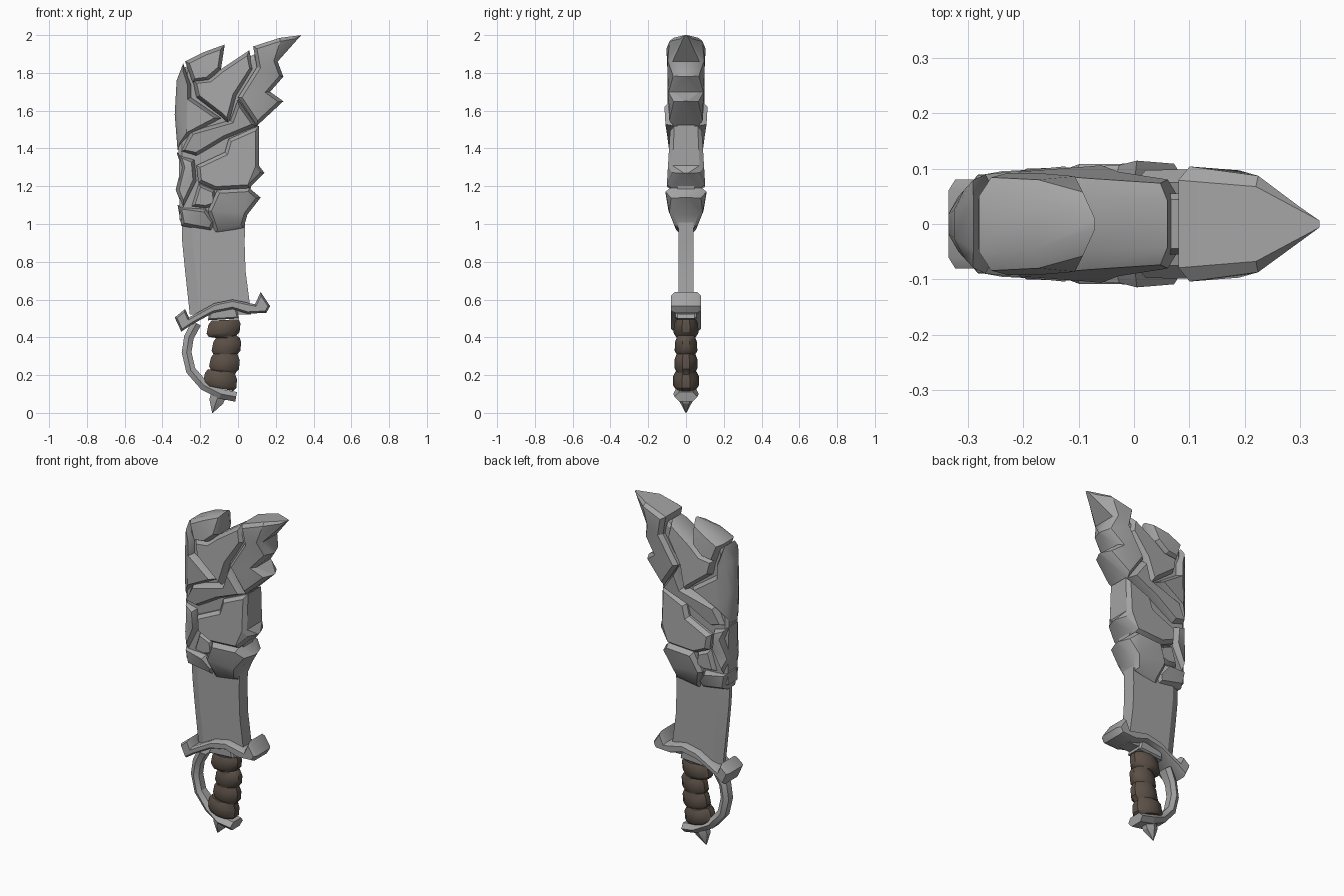
import bpy, bmesh, math
from mathutils import Vector

cube = bpy.data.objects.get("Cube")
if cube:
    bpy.data.objects.remove(cube, do_unlink=True)


def material(name, colour):
    mat = bpy.data.materials.new(name)
    mat.use_nodes = True
    mat.diffuse_color = colour
    mat.node_tree.nodes["Principled BSDF"].inputs["Base Color"].default_value = colour
    return mat


steel = material("grey stone steel", (0.37, 0.37, 0.37, 1))
leather = material("brown leather", (0.105, 0.08, 0.063, 1))


def loft(name, rings, mat, angle=30):
    """Skin a list of equal closed rings and cap both ends."""
    bm = bmesh.new()
    loops = [[bm.verts.new(point) for point in ring] for ring in rings]
    count = len(loops[0])
    for low, high in zip(loops, loops[1:]):
        for i in range(count):
            j = (i + 1) % count
            bm.faces.new((low[i], low[j], high[j], high[i]))
    caps = [bm.faces.new(loops[0]), bm.faces.new(loops[-1])]
    bmesh.ops.recalc_face_normals(bm, faces=bm.faces[:])
    bmesh.ops.triangulate(bm, faces=caps)
    mesh = bpy.data.meshes.new(name)
    bm.to_mesh(mesh)
    bm.free()
    obj = bpy.data.objects.new(name, mesh)
    bpy.context.collection.objects.link(obj)
    mesh.materials.append(mat)
    bpy.ops.object.select_all(action="DESELECT")
    obj.select_set(True)
    bpy.context.view_layer.objects.active = obj
    bpy.ops.object.shade_smooth_by_angle(angle=math.radians(angle))
    return obj


def inset(outline, width):
    """Move every corner of an outline inwards by an even width."""
    points = [Vector(p) for p in outline]
    pairs = list(zip(points, points[1:] + points[:1]))
    area = sum(a.x * b.y - b.x * a.y for a, b in pairs)
    side = 1 if area > 0 else -1
    result = []
    for i, point in enumerate(points):
        before = (point - points[i - 1]).normalized()
        after = (points[(i + 1) % len(points)] - point).normalized()
        n1 = Vector((-before.y, before.x)) * side
        n2 = Vector((-after.y, after.x)) * side
        mid = n1 + n2
        result.append(point + mid * (width / max(0.3, 1 + n1.dot(n2))))
    return result


def prism(name, outline, depth, rim=0.6, bevel=0.018, spikes=(), slope=(0, 0), limit=None):
    """Front-to-back slab with a bevelled rim; spikes taper to a point in depth."""
    inner = inset(outline, bevel)
    outer = [Vector(p) for p in outline]
    centre = sum(outer, Vector((0, 0))) / len(outer)

    def half_depths(points, scale, spike_scale):
        depths = []
        for i, p in enumerate(points):
            d = depth + Vector(slope).dot(p - centre)
            if limit:
                d = min(d, limit(p))
            depths.append(d * (spike_scale if i in spikes else scale))
        return depths

    face, edge = half_depths(inner, 1, 0.75), half_depths(outer, rim, 0.12)
    rings = []
    for points, depths, sign in ((inner, face, -1), (outer, edge, -1),
                                 (outer, edge, 1), (inner, face, 1)):
        rings.append([(p.x, sign * d, p.y) for p, d in zip(points, depths)])
    return loft(name, rings, steel)


def rock_limit(p):
    # thin back edge, pointed tip and narrow foot of the rock mass
    return max(0.008, min(0.03 + 1.1 * (p.x + 0.335), 0.75 * (0.34 - p.x),
                          0.045 + 0.4 * (p.y - 0.95)))


def rock(name, outline, depth, **options):
    prism("rock_" + name, outline, depth, limit=rock_limit, **options)


# Rock mass: a core with separate broken plates around it
rock("core", [(-.31, 1.02), (.03, 1), (.07, 1.2), (.09, 1.45), (.12, 1.6), (.14, 1.85),
              (.09, 1.9), (-.1, 1.8), (-.2, 1.87), (-.28, 1.83), (-.32, 1.6), (-.31, 1.2)],
     0.055, rim=0.8)
rock("back_edge", [(-.29, 1.85), (-.25, 1.74), (-.25, 1.67), (-.09, 1.56), (-.26, 1.47),
                   (-.32, 1.39), (-.335, 1.58), (-.325, 1.76)], 0.09, slope=(.1, 0))
rock("crown", [(-.28, 1.86), (-.18, 1.91), (-.07, 1.95), (-.09, 1.82), (-.16, 1.76),
               (-.24, 1.75)], 0.085, spikes=(2,), slope=(0, -.1))
rock("brow", [(-.24, 1.76), (-.15, 1.77), (-.09, 1.82), (.06, 1.92), (.08, 1.82),
              (-.01, 1.68), (-.05, 1.53), (-.09, 1.57), (-.22, 1.67)],
     0.09, slope=(0, -.1))
rock("tip", [(.08, 1.94), (.22, 1.985), (.335, 2), (.21, 1.86), (.24, 1.78), (.17, 1.7),
             (.24, 1.65), (.1, 1.52), (0, 1.67), (.1, 1.83)],
     0.095, rim=0.75, spikes=(4, 6), slope=(-.05, .04))
rock("waist", [(0, 1.66), (.1, 1.52), (-.07, 1.45), (-.22, 1.36), (-.31, 1.38),
               (-.25, 1.49), (-.04, 1.55)], 0.1, slope=(.03, .08))
rock("cheek", [(.11, 1.52), (.11, 1.31), (.14, 1.27), (.06, 1.19), (-.12, 1.18),
               (-.21, 1.22), (-.22, 1.31), (-.07, 1.38), (-.05, 1.45)],
     0.095, rim=0.75, spikes=(2,), slope=(0, -.06))
rock("back_low", [(-.325, 1.38), (-.23, 1.34), (-.22, 1.23), (-.29, 1.08), (-.33, 1.18),
                  (-.3, 1.3)], 0.09)
rock("low_middle", [(-.21, 1.22), (-.12, 1.18), (-.11, 1.1), (-.17, 1.08), (-.25, 1.09)],
     0.08)
rock("low_front", [(-.11, 1.18), (.06, 1.19), (.12, 1.14), (.05, 1.05), (.03, .98),
                   (-.12, .95), (-.16, 1.07)], 0.1, rim=0.75, spikes=(2,), slope=(0, .1))
rock("foot", [(-.32, 1.1), (-.17, 1.08), (-.12, 1.01), (-.14, .96), (-.3, .99)],
     0.085, slope=(0, .1))

# Blade: flat slab with a bevelled back edge
blade_rings = []
for back, front, z in ((-.255, .07, .52), (-.28, .04, .75), (-.295, .035, .9), (-.3, .04, 1.1)):
    half = [(back, -.012), (back + .055, -.04), (front, -.04)]
    section = half + [(x, -y) for x, y in reversed(half)]
    blade_rings.append([(x, y, z) for x, y in section])
loft("blade", blade_rings, steel, 20)

# Guard: curved bar with hooked ends, and the collar under it
prism("guard", [(-.335, .505), (-.28, .55), (-.26, .505), (-.125, .58), (-.03, .6),
                (.09, .575), (.12, .64), (.17, .565), (.15, .53), (.05, .525),
                (-.03, .55), (-.13, .53), (-.24, .47), (-.3, .43)],
      0.08, rim=0.75, bevel=0.01)
prism("collar", [(-.16, .49), (-.15, .54), (-.01, .56), (.005, .5)], 0.055, rim=0.8, bevel=0.008)

# Knuckle bow: faceted ribbon that widens into the pommel
path = [Vector(p) for p in ((-.22, .475), (-.26, .4), (-.272, .32), (-.25, .225),
                            (-.18, .145), (-.09, .1), (-.01, .085))]
widths = (.045, .035, .035, .035, .045, .068, .06)
bow_rings = []
for i, (point, wide) in enumerate(zip(path, widths)):
    along = (path[min(i + 1, len(path) - 1)] - path[max(i - 1, 0)]).normalized()
    normal = Vector((-along.y, along.x)) * 0.026
    ring = []
    for out, y in ((1, .6), (0, 1), (-1, .6), (-1, -.6), (0, -1), (1, -.6)):
        spot = point + normal * out
        ring.append((spot.x, y * wide, spot.y))
    bow_rings.append(ring)
loft("knuckle_bow", bow_rings, steel, 20)


def oval(x, z, rx, ry, slant, sides):
    ring = []
    for k in range(sides):
        a = math.tau * (k + 0.5) / sides
        dx = rx * math.cos(a)
        ring.append((x + dx, ry * math.sin(a), z + slant * dx))
    return ring


# Pommel spike
loft("pommel_spike", [oval(-.105, .09, .045, .04, -.3, 6), oval(-.115, .06, .042, .034, -.3, 6),
                      oval(-.135, 0, .002, .002, 0, 6)], steel, 20)

# Grip: four bulging leather wraps
grip_rings = []
for x, z, rx, ry, slant in ((-.093, .175, .092, .07, -.2), (-.07, .265, .083, .062, -.1),
                            (-.06, .355, .08, .06, 0), (-.075, .45, .092, .066, .05)):
    for rise, size in ((-.044, .84), (-.026, 1), (.02, .97), (.042, .82)):
        grip_rings.append(oval(x + rise * .15, z + rise, rx * size, ry * size, slant, 10))
loft("grip", grip_rings, leather, 35)
